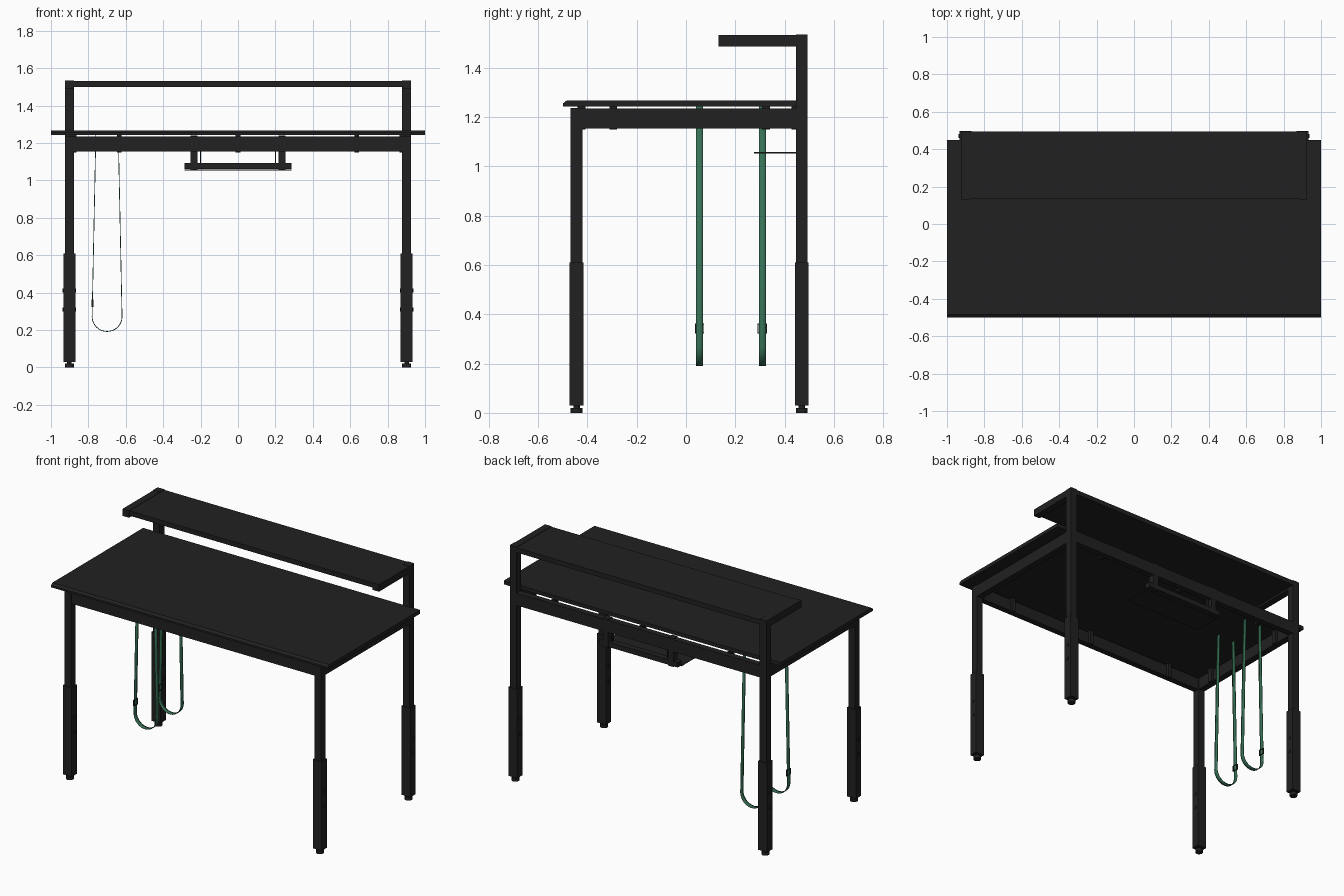
import bpy, bmesh, math
from mathutils import Vector

old = bpy.data.objects.get("Cube")
if old:
    bpy.data.objects.remove(old)


def material(name, rgb):
    m = bpy.data.materials.new(name)
    m.use_nodes = True
    m.diffuse_color = (*rgb, 1)
    m.node_tree.nodes["Principled BSDF"].inputs["Base Color"].default_value = (*rgb, 1)
    return m


BLACK = material("charcoal black", (0.015, 0.015, 0.015))
GREEN = material("strap green", (0.038, 0.165, 0.092))


def add(name, bm, mat):
    bmesh.ops.recalc_face_normals(bm, faces=bm.faces)
    me = bpy.data.meshes.new(name)
    bm.to_mesh(me)
    bm.free()
    me.materials.append(mat)
    ob = bpy.data.objects.new(name, me)
    bpy.context.collection.objects.link(ob)
    return ob


def box(name, x, y, z, mat=BLACK):
    """Box from (low, high) ranges."""
    bm = bmesh.new()
    bmesh.ops.create_cube(bm, size=1)
    for v in bm.verts:
        v.co = Vector([(a + b) / 2 + c * (b - a) for (a, b), c in zip((x, y, z), v.co)])
    return add(name, bm, mat)


def about(c, half):
    return (c - half, c + half)


def cylinder(name, loc, radius, depth, axis="Z"):
    rot = (0, math.pi / 2, 0) if axis == "X" else (0, 0, 0)
    bpy.ops.mesh.primitive_cylinder_add(vertices=16, radius=radius, depth=depth,
                                        location=loc, rotation=rot)
    ob = bpy.context.object
    ob.name = name
    ob.data.materials.append(BLACK)
    bpy.ops.object.shade_smooth_by_angle()


# Tabletop with a bevelled front edge
bm = bmesh.new()
profile = [(-0.5, 1.243), (-0.5, 1.255), (-0.485, 1.267), (0.45, 1.267), (0.45, 1.243)]
face = bm.faces.new([bm.verts.new((-1, y, z)) for y, z in profile])
side = bmesh.ops.extrude_face_region(bm, geom=[face])
bmesh.ops.translate(bm, vec=(2, 0, 0),
                    verts=[g for g in side["geom"] if isinstance(g, bmesh.types.BMVert)])
add("tabletop", bm, BLACK)

# Telescoping legs with sleeves, bolts and levelling feet
for sx, sname in ((-1, "right"), (1, "left")):
    x = sx * 0.902
    for y, end, top in ((-0.444, "front", 1.238), (0.47, "rear", 1.535)):
        tag = f"{end}_{sname}"
        box(f"leg_{tag}", about(x, 0.024), about(y, 0.024), (0.5, top))
        box(f"leg_sleeve_{tag}", about(x, 0.032), about(y, 0.028), (0.03, 0.61))
        cylinder(f"foot_stem_{tag}", (x, y, 0.025), 0.013, 0.02)
        cylinder(f"foot_{tag}", (x, y, 0.01), 0.024, 0.02)
        for z in (0.31, 0.41):
            cylinder(f"leg_bolt_{tag}", (x, y, z), 0.011, 0.074, "X")

    # Side rails, their spacers, and the shelf arms
    box(f"side_rail_{sname}", about(x, 0.022), (-0.42, 0.446), (1.155, 1.235))
    for y in (-0.295, 0.325):
        box(f"side_spacer_{sname}", about(sx * 0.88, 0.016), about(y, 0.016), (1.15, 1.244))
    box(f"shelf_arm_{sname}", about(x, 0.023), (0.132, 0.446), (1.487, 1.533))

# Front and rear rails with tabletop spacers
for name, y in (("front", -0.444), ("rear", 0.474)):
    box(f"{name}_rail", (-0.88, 0.88), about(y, 0.02), (1.155, 1.235))
    inner = y + (0.02 if y < 0 else -0.03)
    for x in (-0.635, 0, 0.635):
        box(f"{name}_spacer", about(x, 0.013), about(inner, 0.016), (1.15, 1.244))

# Upper shelf
box("upper_shelf", (-0.88, 0.88), (0.135, 0.494), (1.5, 1.531))

# Hanging tray below the rear rail
box("tray_bar", (-0.285, 0.285), (0.452, 0.492), (1.06, 1.093))
box("tray_plate", (-0.285, 0.285), (0.275, 0.455), (1.053, 1.058))
for sx in (-1, 1):
    box("tray_hanger", about(sx * 0.235, 0.019), (0.45, 0.493), (1.055, 1.24))
    box("tray_stay", about(sx * 0.2, 0.002), about(0.47, 0.01), (1.09, 1.16))

# Hanging straps: a thin ribbon bent into a U, with a buckle
CX, R, ZC = -0.7, 0.08, 0.272
path = [(CX - 0.06, 1.243)]
for i in range(25):
    a = math.pi + math.pi * i / 24
    path.append((CX + R * math.cos(a), ZC + R * math.sin(a)))
path.append((CX + 0.06, 1.243))
for y in (0.055, 0.31):
    bm = bmesh.new()
    rows = [[bm.verts.new((px, y + d, pz)) for d in (-0.014, 0.014)] for px, pz in path]
    for a, b in zip(rows, rows[1:]):
        bm.faces.new((a[0], a[1], b[1], b[0]))
    strap = add("hanging_strap", bm, GREEN)
    for p in strap.data.polygons:
        p.use_smooth = True
    mod = strap.modifiers.new("thickness", "SOLIDIFY")
    mod.thickness = 0.004
    mod.offset = 0

    # Open buckle frame around the strap's outer run
    bx = about(CX - R + 0.003, 0.005)
    for d in (-0.017, 0.017):
        box("buckle_side", bx, about(y + d, 0.002), (0.322, 0.362))
    for z in (0.324, 0.36):
        box("buckle_bar", bx, about(y, 0.017), about(z, 0.002))
